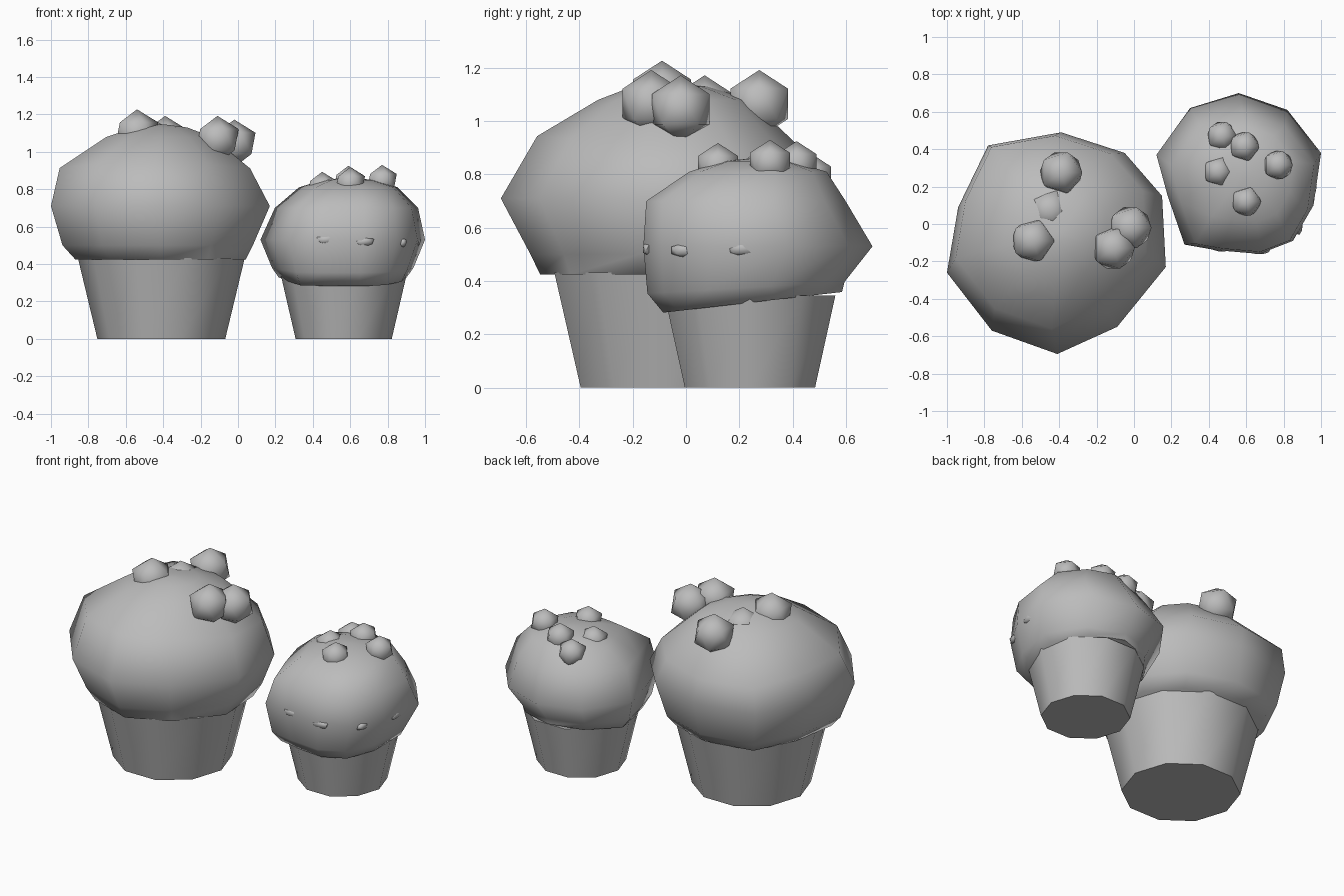
import bpy, bmesh, math
from mathutils import Vector

cube = bpy.data.objects.get("Cube")
if cube:
    bpy.data.objects.remove(cube)

grey = bpy.data.materials.new("plain_grey")
grey.use_nodes = True
grey.diffuse_color = (0.5, 0.5, 0.5, 1)
grey.node_tree.nodes["Principled BSDF"].inputs["Base Color"].default_value = (0.5, 0.5, 0.5, 1)


def finish(name, bm):
    """Turn a bmesh into a smooth-shaded object with the shared material."""
    bmesh.ops.recalc_face_normals(bm, faces=bm.faces)
    mesh = bpy.data.meshes.new(name)
    bm.to_mesh(mesh)
    bm.free()
    mesh.materials.append(grey)
    obj = bpy.data.objects.new(name, mesh)
    bpy.context.collection.objects.link(obj)
    bpy.ops.object.select_all(action='DESELECT')
    obj.select_set(True)
    bpy.context.view_layer.objects.active = obj
    bpy.ops.object.shade_smooth_by_angle(angle=math.radians(68))


def loft(name, rings):
    """Skin a stack of equal-length rings and cap both ends."""
    bm = bmesh.new()
    loops = [[bm.verts.new(p) for p in ring] for ring in rings]
    n = len(loops[0])
    for low, high in zip(loops, loops[1:]):
        for i in range(n):
            j = (i + 1) % n
            bm.faces.new((low[i], low[j], high[j], high[i]))
    bm.faces.new(loops[0])
    bm.faces.new(loops[-1])
    finish(name, bm)


def cup(name, x, y, levels):
    """Ten-sided tapered paper cup."""
    angles = [i * math.tau / 10 for i in range(10)]
    loft(name, [[(x + r * math.cos(a), y + r * math.sin(a), z) for a in angles]
                for z, r in levels])


def dome(name, x, y, outline, levels):
    """Irregular muffin top: one outline scaled, shifted and tilted at each height."""
    loft(name, [[(x + dx + (px - x) * s, y + dy + (py - y) * s, z + tilt * (py - y))
                 for px, py in outline]
                for z, s, dx, dy, tilt in levels])


def berries(prefix, radius, spots, squash=(1, 1, 1)):
    for i, spot in enumerate(spots):
        bm = bmesh.new()
        bmesh.ops.create_icosphere(bm, subdivisions=1, radius=radius)
        bmesh.ops.scale(bm, verts=bm.verts, vec=squash)
        bmesh.ops.translate(bm, verts=bm.verts, vec=Vector(spot))
        finish(f"{prefix}_{i + 1}", bm)


# Large muffin
cup("large_cup", -0.41, -0.07, [(0, 0.342), (0.432, 0.446)])
large_outline = [(-0.41, -0.695), (-0.09, -0.55), (0.17, -0.23), (0.15, 0.15), (-0.05, 0.38),
                 (-0.39, 0.49), (-0.78, 0.42), (-0.94, 0.09), (-1.0, -0.26), (-0.76, -0.57)]
dome("large_top", -0.41, -0.07, large_outline,
     [(0.425, 0.78, 0, 0.01, 0), (0.5, 0.87, -0.015, 0.03, 0), (0.71, 1, 0, 0, 0),
      (0.9, 0.87, -0.03, 0.055, -0.07), (1.08, 0.48, -0.01, 0.04, 0),
      (1.13, 0.24, 0, 0.02, 0), (1.145, 0.05, 0, 0, 0)])
berries("large_berry", 0.127,
        [(-0.39, 0.275, 1.065), (-0.54, -0.09, 1.1), (-0.02, -0.02, 1.045),
         (-0.11, -0.13, 1.065), (-0.45, 0.07, 1.045)])

# Small muffin
cup("small_cup", 0.565, 0.24, [(0, 0.257), (0.345, 0.337)])
small_outline = [(0.56, 0.7), (0.3, 0.62), (0.12, 0.37), (0.18, 0.15), (0.27, -0.11), (0.44, -0.14),
                 (0.67, -0.16), (0.85, -0.09), (0.96, 0.1), (1.0, 0.38), (0.82, 0.61)]
dome("small_top", 0.56, 0.27, small_outline,
     [(0.32, 0.78, 0, -0.02, 0.09), (0.375, 0.86, 0, -0.045, 0.05), (0.53, 1, 0, 0, 0),
      (0.7, 0.87, 0.02, -0.045, 0), (0.81, 0.6, 0.03, 0, 0),
      (0.85, 0.3, 0.03, 0, 0), (0.86, 0.06, 0.03, 0, 0)])
berries("small_berry", 0.088,
        [(0.6, 0.12, 0.83), (0.77, 0.315, 0.842), (0.47, 0.47, 0.79),
         (0.59, 0.415, 0.837), (0.45, 0.28, 0.805)])

# Flattened berry tips that just break the surface of the small top
berries("front_chip", 0.05, [(0.47, -0.125, 0.53), (0.67, -0.14, 0.52)], (1.3, 0.5, 0.6))
berries("side_chip", 0.05, [(0.955, 0.21, 0.52), (0.88, 0, 0.515)], (0.5, 1.3, 0.6))
